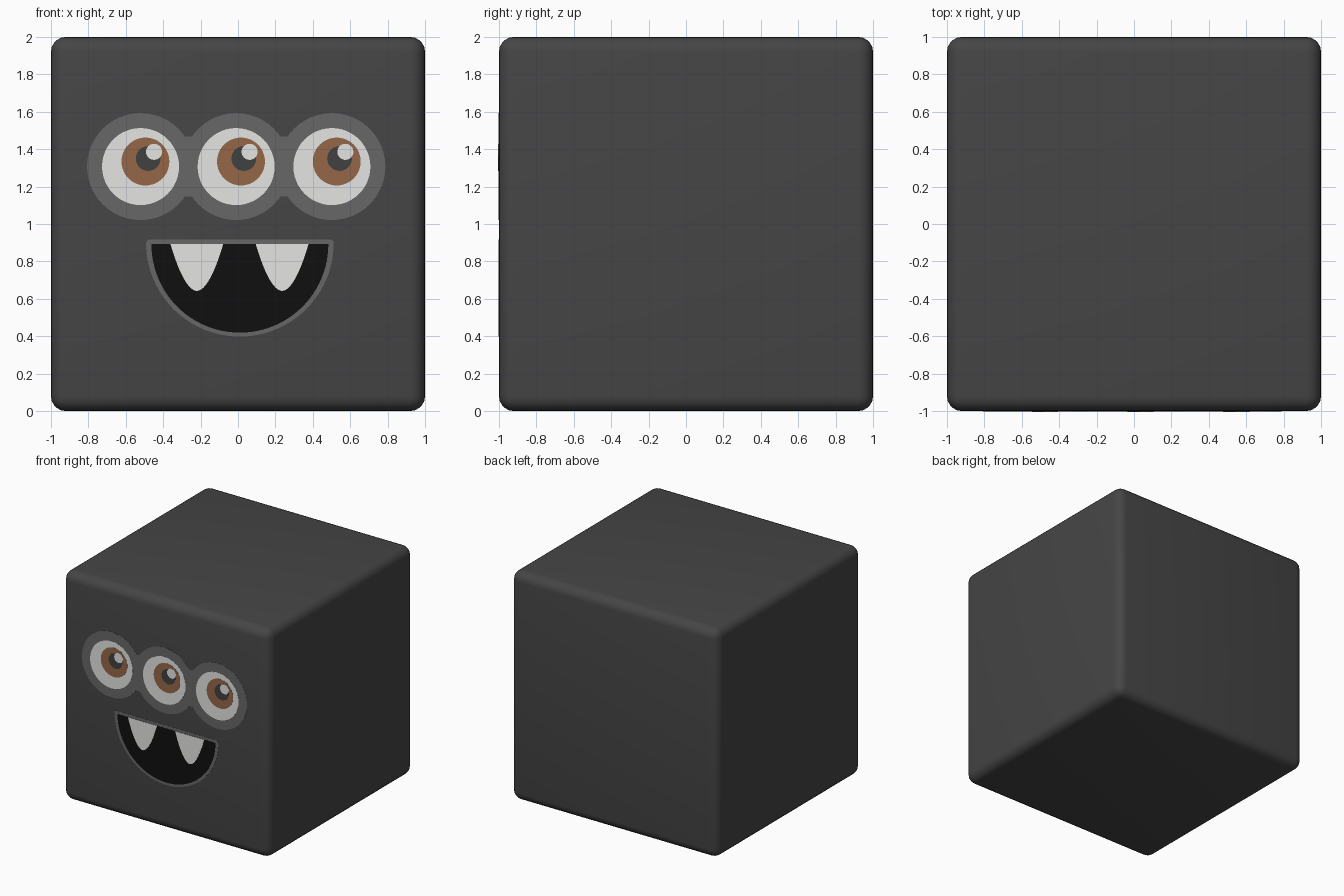
import bpy, bmesh, math

if "Cube" in bpy.data.objects:
    bpy.data.objects.remove(bpy.data.objects["Cube"])


def material(name, rgb):
    m = bpy.data.materials.new(name)
    m.diffuse_color = (*rgb, 1)
    m.use_nodes = True
    m.node_tree.nodes["Principled BSDF"].inputs["Base Color"].default_value = m.diffuse_color
    return m


CHARCOAL = material("charcoal", (0.06, 0.06, 0.06))
GREY = material("rim grey", (0.137, 0.137, 0.137))
WHITE = material("off white", (0.78, 0.78, 0.77))
BROWN = material("iris brown", (0.30, 0.136, 0.064))
PUPIL = material("pupil grey", (0.05, 0.053, 0.05))
BLACK = material("mouth black", (0.005, 0.005, 0.005))


def plate(name, outline, layer, mat):
    """Thin plate on the front face; higher layers sit further forward."""
    front = -1 - 0.0012 * layer
    bm = bmesh.new()
    face = bm.faces.new([bm.verts.new((x, -0.998, z)) for x, z in outline])
    ext = bmesh.ops.extrude_face_region(bm, geom=[face])
    for v in ext["geom"]:
        if isinstance(v, bmesh.types.BMVert):
            v.co.y = front
    bmesh.ops.recalc_face_normals(bm, faces=bm.faces)
    me = bpy.data.meshes.new(name)
    bm.to_mesh(me)
    bm.free()
    me.materials.append(mat)
    ob = bpy.data.objects.new(name, me)
    bpy.context.collection.objects.link(ob)
    return ob


def arc(cx, cz, r, a0, a1, n):
    return [(cx + r * math.cos(math.radians(a0 + (a1 - a0) * i / n)),
             cz + r * math.sin(math.radians(a0 + (a1 - a0) * i / n)))
            for i in range(n + 1)]


def disc(name, x, z, r, layer, mat):
    plate(name, arc(x, z, r, 0, 360, 48)[:-1], layer, mat)


# Rounded cube body
bpy.ops.mesh.primitive_cube_add(size=2, location=(0, 0, 1))
body = bpy.context.object
body.name = "body"
body.data.materials.append(CHARCOAL)
bev = body.modifiers.new("rounded edges", "BEVEL")
bev.width = 0.08
bev.segments = 5
bpy.ops.object.modifier_apply(modifier=bev.name)
bpy.ops.object.shade_smooth_by_angle(angle=math.radians(40))

# Three eyes, each a stack of discs
EYE_Z = 1.307
for side, x in (("left", -0.521), ("middle", -0.01), ("right", 0.502)):
    disc(side + "_eye_rim", x, EYE_Z, 0.286, 1, GREY)
    disc(side + "_eye_white", x, EYE_Z, 0.206, 2, WHITE)
    disc(side + "_iris", x + 0.026, EYE_Z + 0.027, 0.128, 3, BROWN)
    disc(side + "_pupil", x + 0.041, EYE_Z + 0.043, 0.066, 4, PUPIL)
    disc(side + "_eye_glint", x + 0.072, EYE_Z + 0.079, 0.043, 5, WHITE)

# Small bridges filling the notches between the eye rims
for side, x in (("left", -0.265), ("right", 0.246)):
    plate(side + "_rim_bridge",
          [(x - 0.022, EYE_Z - 0.16), (x + 0.022, EYE_Z - 0.16),
           (x + 0.022, EYE_Z + 0.16), (x - 0.022, EYE_Z + 0.16)], 0.8, GREY)

# Half-round mouth with a rim
MX = 0.01
rim = arc(MX, 0.9, 0.502, 180, 360, 48)
rim += arc(MX + 0.482, 0.897, 0.02, 15, 90, 5)
rim += arc(MX - 0.482, 0.897, 0.02, 90, 165, 5)
plate("mouth_rim", rim, 1, GREY)
plate("mouth", arc(MX, 0.892, 0.473, 180, 360, 48), 2, BLACK)

# Two rounded fangs hanging from the top of the mouth
for side, x in (("left", -0.22), ("right", 0.236)):
    ts = [-1 + i / 12 for i in range(25)]
    fang = [(x + 0.141 * t, 0.892 - 0.25 * (1 - abs(t) ** 1.9)) for t in ts]
    plate(side + "_fang", fang, 3, WHITE)
